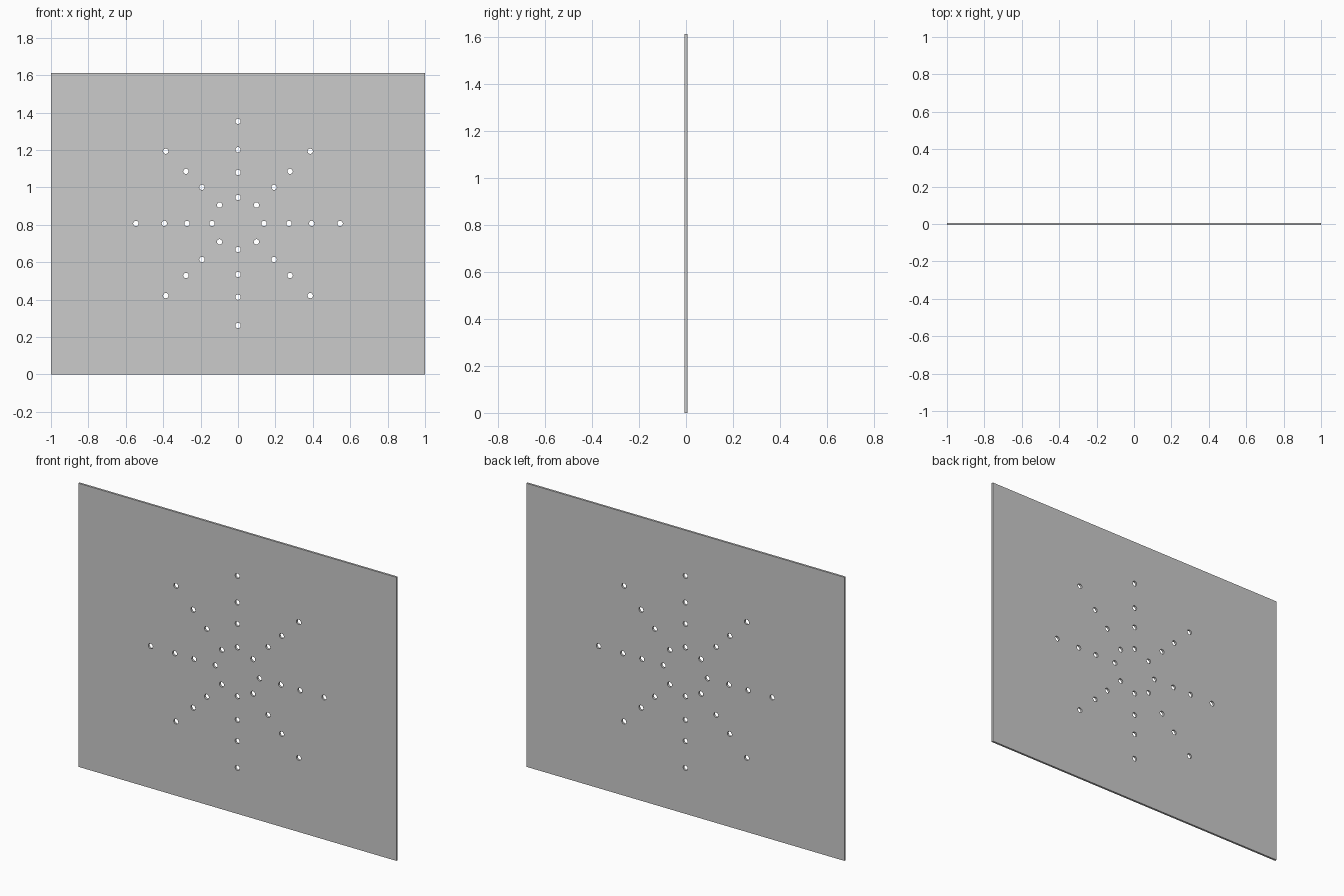
import bpy, bmesh
from math import pi, sin, cos
from mathutils import Matrix, Vector

if "Cube" in bpy.data.objects:
    bpy.data.objects.remove(bpy.data.objects["Cube"])

WIDTH, THICK, HEIGHT = 2.0, 0.012, 1.612
CENTRE_Z = HEIGHT / 2 + 0.001
RING_RADII = (0.139, 0.273, 0.394, 0.546)
SPOKES = 8
HOLE_R = 0.0145


def mesh_object(name, bm):
    mesh = bpy.data.meshes.new(name)
    bm.to_mesh(mesh)
    bm.free()
    obj = bpy.data.objects.new(name, mesh)
    bpy.context.collection.objects.link(obj)
    return obj


# Flat rectangular panel
bm = bmesh.new()
bmesh.ops.create_cube(bm, size=1, matrix=Matrix.Translation((0, 0, HEIGHT / 2))
                      @ Matrix.Diagonal((WIDTH, THICK, HEIGHT, 1)))
panel = mesh_object("perforated_panel", bm)

# Drill pins: four rings of eight, arranged as a star
bm = bmesh.new()
for radius in RING_RADII:
    for i in range(SPOKES):
        a = 2 * pi * i / SPOKES
        pos = Vector((radius * cos(a), 0, CENTRE_Z + radius * sin(a)))
        bmesh.ops.create_cone(bm, cap_ends=True, segments=12, radius1=HOLE_R,
                              radius2=HOLE_R, depth=0.1,
                              matrix=Matrix.Translation(pos) @ Matrix.Rotation(pi / 2, 4, 'X'))
pins = mesh_object("hole_cutter", bm)
pins.hide_render = True

# Cut the holes through the panel, then drop the helper
cut = panel.modifiers.new("holes", 'BOOLEAN')
cut.operation = 'DIFFERENCE'
cut.solver = 'EXACT'
cut.object = pins
bpy.context.view_layer.objects.active = panel
panel.select_set(True)
bpy.ops.object.modifier_apply(modifier=cut.name)
bpy.data.objects.remove(pins)
